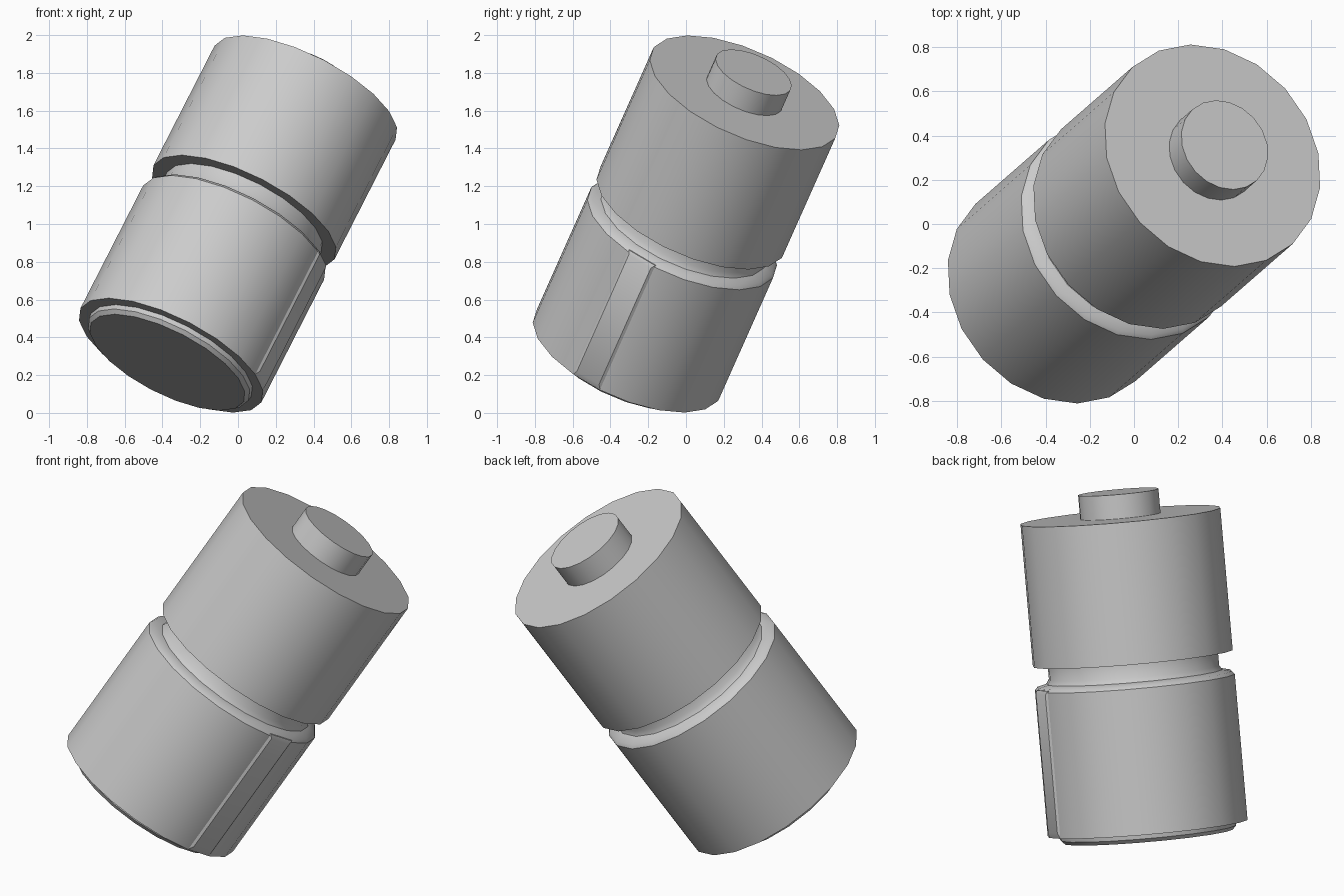
import bpy, bmesh, math
from mathutils import Vector, Matrix

if "Cube" in bpy.data.objects:
    bpy.data.objects.remove(bpy.data.objects["Cube"])

# Tilted frame: local z is the long axis, local x points at the side strip
axis = Vector((0.423, 0.369, 0.828)).normalized()
side = Vector((0.463, -0.215, -0.141))
side = (side - axis * side.dot(axis)).normalized()
across = axis.cross(side)
tilt = Matrix((side, across, axis)).transposed().to_4x4()
tilt.translation = Vector((0, 0, 1.0))


def finish(name, bm):
    bmesh.ops.recalc_face_normals(bm, faces=bm.faces)
    bm.transform(tilt)
    me = bpy.data.meshes.new(name)
    bm.to_mesh(me)
    bm.free()
    ob = bpy.data.objects.new(name, me)
    bpy.context.collection.objects.link(ob)
    bpy.ops.object.select_all(action='DESELECT')
    ob.select_set(True)
    bpy.context.view_layer.objects.active = ob
    bpy.ops.object.shade_smooth_by_angle(angle=math.radians(35))
    return ob


def lathe(name, profile, sides=20):
    bm = bmesh.new()
    rings = []
    for r, z in profile:
        angles = [2 * math.pi * (k + 0.5) / sides for k in range(sides)]
        rings.append([bm.verts.new((r * math.cos(a), r * math.sin(a), z)) for a in angles])
    for lo, hi in zip(rings, rings[1:]):
        for k in range(sides):
            j = (k + 1) % sides
            bm.faces.new((lo[k], lo[j], hi[j], hi[k]))
    bm.faces.new(rings[0])
    bm.faces.new(rings[-1])
    return finish(name, bm)


# Body with the groove round the middle
lathe("body", [(0.54, -0.84), (0.54, -0.055), (0.525, -0.038), (0.475, -0.025),
               (0.46, 0.0), (0.46, 0.075), (0.54, 0.075), (0.54, 0.84)])
# Raised contact on the top face
lathe("top_contact", [(0.217, 0.83), (0.217, 0.97)])
# Stepped plate under the bottom
lathe("bottom_plate", [(0.455, -0.885), (0.475, -0.865), (0.48, -0.83)])

# Thin bevelled strip on one side facet of the lower half
bm = bmesh.new()
loops = []
for x, w, lo, hi in ((0.50, 0.084, -0.838, -0.045), (0.533, 0.084, -0.838, -0.045),
                     (0.543, 0.07, -0.81, -0.065)):
    loops.append([bm.verts.new((x, y, z)) for y, z in
                  ((-w, lo), (w, lo), (w, hi), (-w, hi))])
for a, b in zip(loops, loops[1:]):
    for k in range(4):
        j = (k + 1) % 4
        bm.faces.new((a[k], a[j], b[j], b[k]))
bm.faces.new(loops[0])
bm.faces.new(loops[-1])
finish("side_strip", bm)
